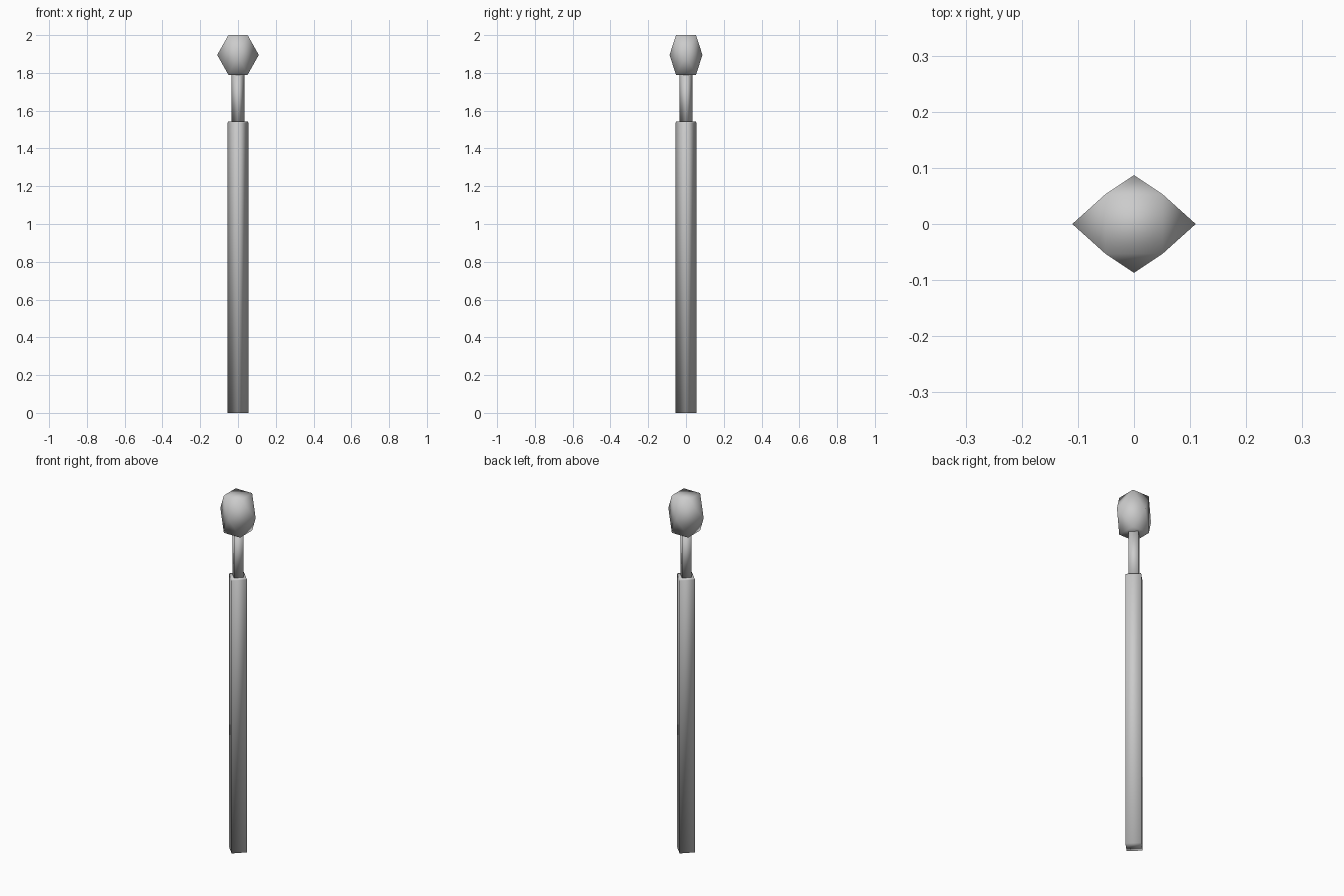
import bpy, bmesh

if "Cube" in bpy.data.objects:
    bpy.data.objects.remove(bpy.data.objects["Cube"])


def finish(name, bm):
    bmesh.ops.recalc_face_normals(bm, faces=bm.faces)
    for f in bm.faces:
        f.smooth = True
    mesh = bpy.data.meshes.new(name)
    bm.to_mesh(mesh)
    bm.free()
    obj = bpy.data.objects.new(name, mesh)
    bpy.context.collection.objects.link(obj)
    return obj


def diamond_column(name, rings):
    """Four-sided column with corners on the axes; rings are (radius, z)."""
    bm = bmesh.new()
    loops = [[bm.verts.new(p) for p in ((r, 0, z), (0, r, z), (-r, 0, z), (0, -r, z))]
             for r, z in rings]
    for a, b in zip(loops, loops[1:]):
        for i in range(4):
            j = (i + 1) % 4
            bm.faces.new((a[i], a[j], b[j], b[i]))
    bm.faces.new(loops[0][::-1])
    bm.faces.new(loops[-1])
    return finish(name, bm)


# Main shaft and thinner neck
diamond_column("shaft", [(0.056, 0.0), (0.056, 1.535), (0.052, 1.542)])
diamond_column("neck", [(0.035, 1.538), (0.035, 1.80)])

# Faceted knob: a block whose four sides bulge to points
bm = bmesh.new()
for x in (-0.051, 0.051):
    for y in (-0.053, 0.053):
        for z in (1.79, 2.0):
            bm.verts.new((x, y, z))
for s in (-1, 1):
    bm.verts.new((0.11 * s, 0, 1.895))
    bm.verts.new((0, 0.087 * s, 1.895))
bmesh.ops.convex_hull(bm, input=bm.verts)
bmesh.ops.dissolve_limit(bm, angle_limit=0.01, verts=bm.verts, edges=bm.edges)
finish("knob", bm)
